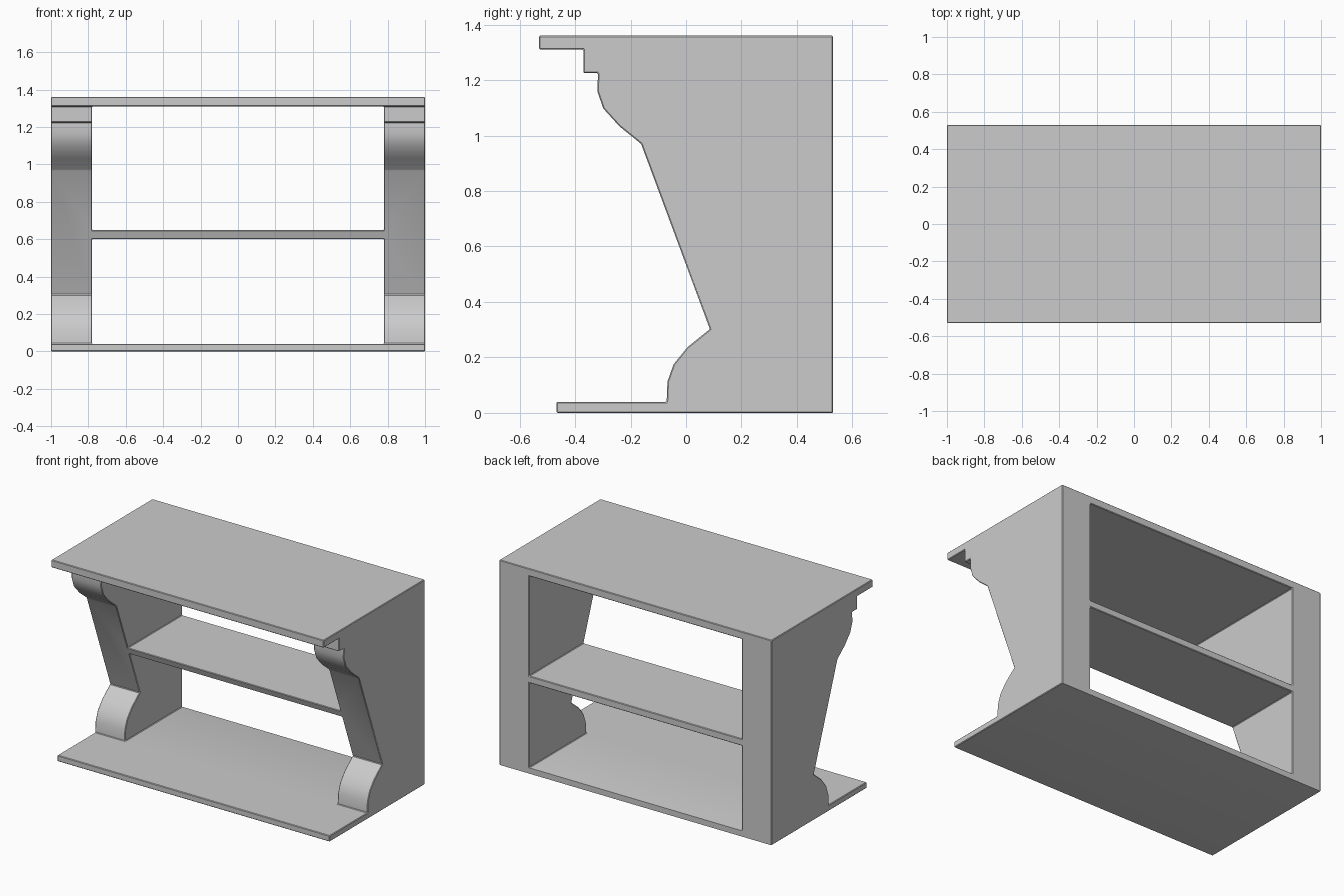
import bpy
import bmesh

cube = bpy.data.objects.get("Cube")
if cube:
    bpy.data.objects.remove(cube, do_unlink=True)

HALF_WIDTH, OPENING_HALF = 1.0, 0.78

grey = bpy.data.materials.new("plain_grey")
grey.use_nodes = True
grey.diffuse_color = (0.6, 0.6, 0.6, 1)
grey.node_tree.nodes["Principled BSDF"].inputs["Base Color"].default_value = (0.6, 0.6, 0.6, 1)


def extrude_profile(name, points, half):
    """Solid with a (y, z) outline, extruded along x from -half to half."""
    bm = bmesh.new()
    face = bm.faces.new([bm.verts.new((-half, y, z)) for y, z in points])
    result = bmesh.ops.extrude_face_region(bm, geom=[face])
    moved = [v for v in result["geom"] if isinstance(v, bmesh.types.BMVert)]
    bmesh.ops.translate(bm, vec=(2 * half, 0, 0), verts=moved)
    bmesh.ops.recalc_face_normals(bm, faces=bm.faces)
    mesh = bpy.data.meshes.new(name)
    bm.to_mesh(mesh)
    bm.free()
    mesh.materials.append(grey)
    obj = bpy.data.objects.new(name, mesh)
    bpy.context.collection.objects.link(obj)
    return obj


# Console body: side outline with stepped cornice, scrolls and raked front
outline = [
    (0.53, 0), (0.53, 1.36), (-0.53, 1.36), (-0.53, 1.31),
    (-0.37, 1.31), (-0.37, 1.225), (-0.317, 1.225),
    (-0.32, 1.16), (-0.298, 1.097), (-0.24, 1.033), (-0.162, 0.97),
    (0.086, 0.302), (0.005, 0.237), (-0.045, 0.175), (-0.067, 0.113),
    (-0.07, 0.04), (-0.467, 0.04), (-0.467, 0),
]
body = extrude_profile("console_shelf_body", outline, HALF_WIDTH)

# Openings above and below the middle shelf
for name, low, high in (("lower_opening", 0.04, 0.602), ("upper_opening", 0.648, 1.31)):
    cutter = extrude_profile(name, [(-1, low), (1, low), (1, high), (-1, high)], OPENING_HALF)
    cutter.hide_render = True
    cutter.hide_set(True)
    cut = body.modifiers.new(name, "BOOLEAN")
    cut.operation = "DIFFERENCE"
    cut.solver = "EXACT"
    cut.object = cutter

# Fine chamfer on the hard edges
bevel = body.modifiers.new("edge_chamfer", "BEVEL")
bevel.width = 0.004
bevel.segments = 1
bevel.limit_method = "ANGLE"
bevel.angle_limit = 0.5

# Smooth scrolls, sharp corners
bpy.ops.object.select_all(action="DESELECT")
body.select_set(True)
bpy.context.view_layer.objects.active = body
for modifier in list(body.modifiers):
    bpy.ops.object.modifier_apply(modifier=modifier.name)
bpy.ops.object.shade_smooth_by_angle(angle=0.48)
